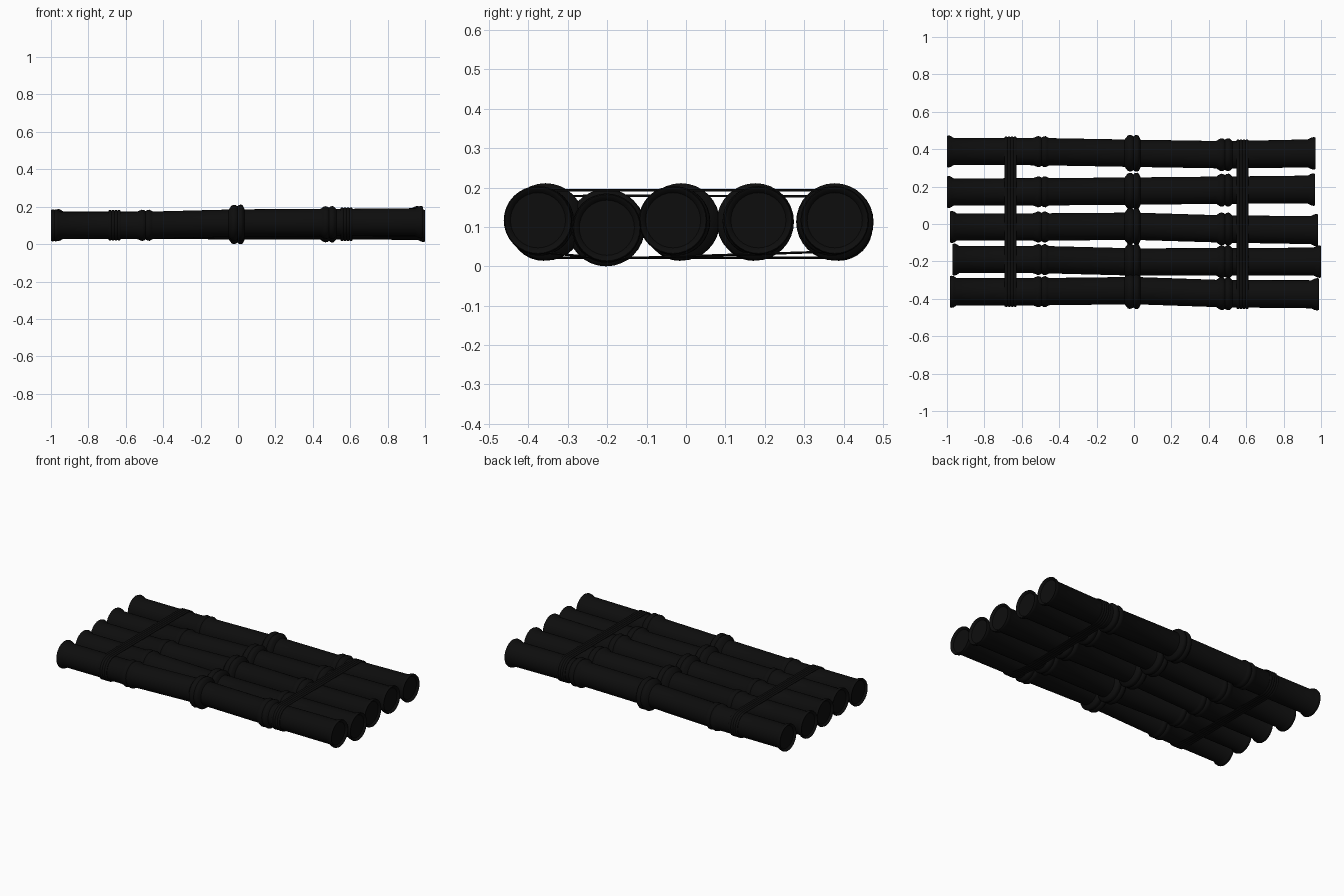
import bpy, bmesh, math
from mathutils import Vector
from mathutils.geometry import convex_hull_2d

if "Cube" in bpy.data.objects:
    bpy.data.objects.remove(bpy.data.objects["Cube"])

SEG = 32
black = bpy.data.materials.new("charred black")
black.diffuse_color = (0.004, 0.004, 0.004, 1)
black.use_nodes = True
black.node_tree.nodes["Principled BSDF"].inputs["Base Color"].default_value = black.diffuse_color


def finish(name, bm):
    bmesh.ops.recalc_face_normals(bm, faces=bm.faces)
    me = bpy.data.meshes.new(name)
    bm.to_mesh(me)
    bm.free()
    ob = bpy.data.objects.new(name, me)
    bpy.context.collection.objects.link(ob)
    me.materials.append(black)
    bpy.context.view_layer.objects.active = ob
    bpy.ops.object.select_all(action='DESELECT')
    ob.select_set(True)
    bpy.ops.object.shade_smooth_by_angle(angle=math.radians(40))
    return ob


def lerp(keys, t):
    for (a, b) in zip(keys, keys[1:]):
        if t <= b[0]:
            break
    f = (t - a[0]) / (b[0] - a[0])
    return a[1] + (b[1] - a[1]) * f


# pole: x start, x end, y at five stations, z at five stations
Z = (0.100, 0.100, 0.113, 0.115, 0.117)
Z_LOW = (0.102, 0.101, 0.098, 0.097, 0.098)
POLES = [
    (-1.0, 0.97, (0.388, 0.387, 0.378, 0.370, 0.378), Z),
    (-1.0, 0.968, (0.171, 0.172, 0.176, 0.181, 0.184), Z),
    (-0.983, 0.985, (-0.016, -0.016, -0.012, -0.027, -0.033), Z),
    (-0.97, 1.0, (-0.190, -0.190, -0.203, -0.202, -0.201), Z_LOW),
    (-0.983, 0.988, (-0.362, -0.362, -0.356, -0.373, -0.376), Z),
]
BODY = 0.073


def centre(p, x):
    xs = (p[0], -0.5, 0.0, 0.49, p[1])
    return (lerp(list(zip(xs, p[2])), x), lerp(list(zip(xs, p[3])), x))


def node(x, r):
    # double ridge with a groove between
    return [(x - 0.050, BODY), (x - 0.034, r - 0.004), (x - 0.024, r), (x - 0.012, r - 0.002),
            (x - 0.004, r - 0.008), (x + 0.006, r - 0.001), (x + 0.018, r), (x + 0.026, r - 0.005),
            (x + 0.036, BODY)]


# bamboo poles
for i, p in enumerate(POLES):
    a, b = p[0], p[1]
    prof = [(a + 0.012, 0.070), (a + 0.002, 0.078), (a, 0.083), (a + 0.008, 0.086), (a + 0.02, 0.083),
            (a + 0.035, BODY)]
    prof += node(-0.49, 0.083) + node(0.0, 0.098) + node(0.49, 0.088)
    prof += [(b - 0.04, BODY + 0.002), (b - 0.022, 0.084), (b - 0.008, 0.087), (b, 0.084),
             (b - 0.002, 0.078), (b - 0.012, 0.070)]
    bm = bmesh.new()
    rings = []
    for x, r in prof:
        cy, cz = centre(p, x)
        rings.append([bm.verts.new((x, cy + r * math.cos(t), cz + r * math.sin(t)))
                      for t in (2 * math.pi * k / SEG for k in range(SEG))])
    for r0, r1 in zip(rings, rings[1:]):
        for k in range(SEG):
            n = (k + 1) % SEG
            bm.faces.new((r0[k], r0[n], r1[n], r1[k]))
    bm.faces.new(rings[0])
    bm.faces.new(rings[-1])
    finish("bamboo_pole_%d" % (i + 1), bm)

# rope lashings: strands side by side, wrapped round all the poles
for name, xc in (("left_lashing", -0.66), ("right_lashing", 0.58)):
    pts = []
    for p in POLES:
        cy, cz = centre(p, xc)
        for k in range(48):
            t = 2 * math.pi * k / 48
            pts.append(Vector((cy + (BODY + 0.002) * math.cos(t), cz + (BODY + 0.002) * math.sin(t))))
    loop = [pts[k] for k in convex_hull_2d(pts)]
    mid = sum(loop, Vector((0, 0))) / len(loop)
    bm = bmesh.new()
    section = []
    for s in range(4):
        x0 = xc - 0.032 + 0.016 * s
        section += [(x0, 0.003), (x0 + 0.005, 0.006), (x0 + 0.011, 0.006)]
    section += [(xc + 0.032, 0.003), (xc + 0.032, 0.0), (xc - 0.032, 0.0)]
    n = len(loop)
    rings = []
    for k in range(n):
        d = loop[(k + 1) % n] - loop[k - 1]
        out = Vector((d.y, -d.x)).normalized()
        if out.dot(loop[k] - mid) < 0:
            out = -out
        rings.append([bm.verts.new((x, loop[k].x + out.x * h, loop[k].y + out.y * h)) for x, h in section])
    m = len(section)
    for k in range(n):
        r0, r1 = rings[k], rings[(k + 1) % n]
        for j in range(m):
            q = (j + 1) % m
            bm.faces.new((r0[j], r0[q], r1[q], r1[j]))
    finish(name, bm)
